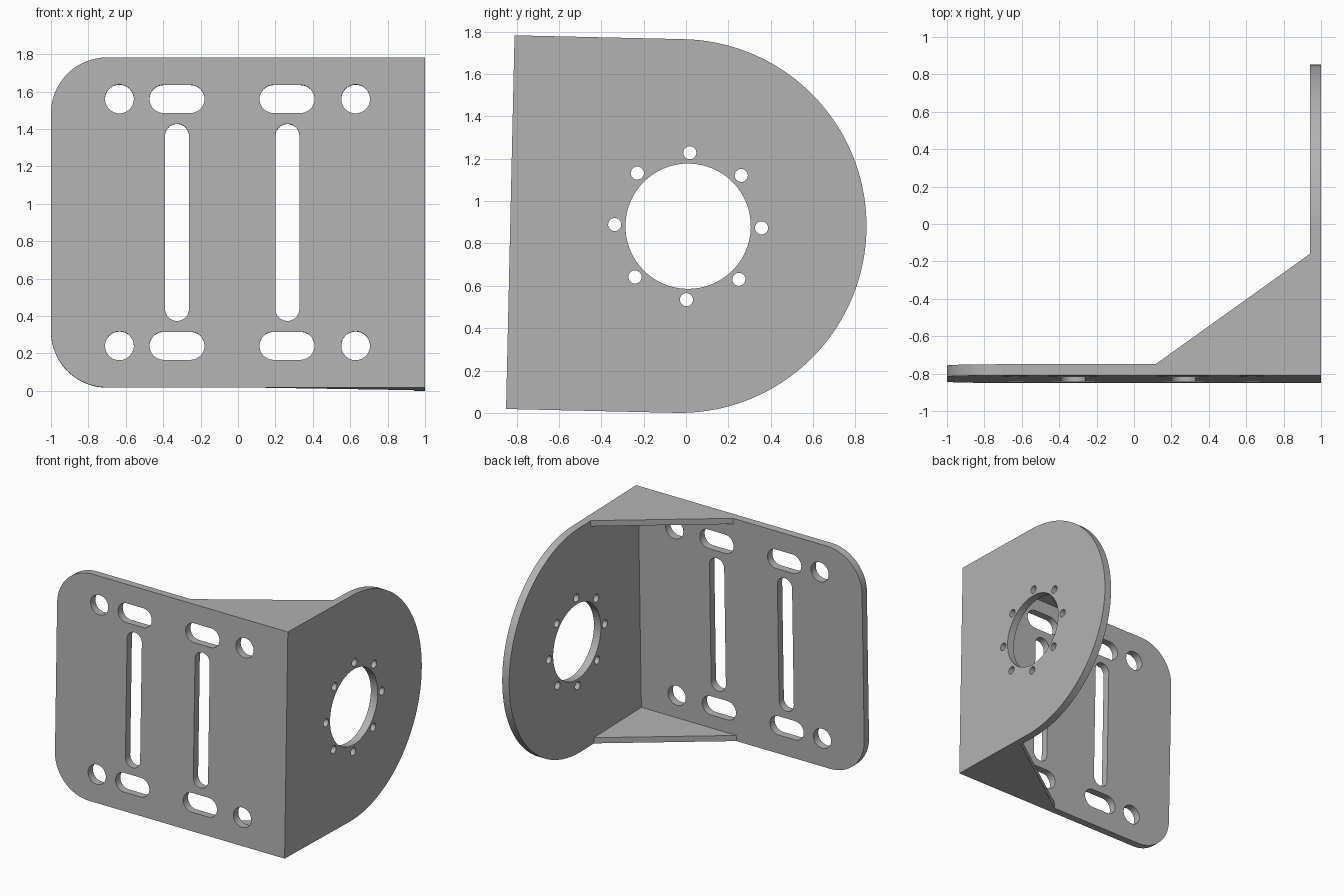
import bpy, bmesh, math
from mathutils import Matrix, Vector

cube = bpy.data.objects.get("Cube")
if cube:
    bpy.data.objects.remove(cube, do_unlink=True)

grey = bpy.data.materials.new("grey metal")
grey.use_nodes = True
colour = (0.45, 0.45, 0.45, 1)
grey.diffuse_color = colour
grey.node_tree.nodes["Principled BSDF"].inputs["Base Color"].default_value = colour

R = 0.8825           # half height of the bracket
FRONT = -0.8         # front plane before tilting
T = 0.06             # plate thickness
RIB = 0.045          # gusset thickness
TILT = Matrix.Translation((0, -0.03, R)) @ Matrix.Rotation(math.radians(-1.3), 4, 'X')


def arc(cx, cy, r, start, end, n):
    angles = [math.radians(start + (end - start) * i / n) for i in range(n + 1)]
    return [(cx + r * math.cos(a), cy + r * math.sin(a)) for a in angles]


def circle(cx, cy, r, n=48):
    return arc(cx, cy, r, 0, 360, n)[:-1]


def slot(cx, cy, half_w, half_h):
    """Rounded slot outline, along whichever axis is longer."""
    r = min(half_w, half_h)
    dx, dy = half_w - r, half_h - r
    turn = 0 if dy > dx else -90
    return (arc(cx + dx, cy + dy, r, turn, turn + 180, 20)
            + arc(cx - dx, cy - dy, r, turn + 180, turn + 360, 20))


def plate(name, loops, place, depth):
    """Fill flat outlines (first outer, rest holes) and extrude along depth."""
    bm = bmesh.new()
    for loop in loops:
        verts = [bm.verts.new(place(u, v)) for u, v in loop]
        for a, b in zip(verts, verts[1:] + verts[:1]):
            bm.edges.new((a, b))
    bmesh.ops.triangle_fill(bm, edges=bm.edges[:], use_beauty=True)
    new = bmesh.ops.extrude_face_region(bm, geom=bm.faces[:])["geom"]
    moved = [g for g in new if isinstance(g, bmesh.types.BMVert)]
    bmesh.ops.translate(bm, verts=moved, vec=Vector(depth))
    bmesh.ops.recalc_face_normals(bm, faces=bm.faces[:])
    mesh = bpy.data.meshes.new(name)
    bm.to_mesh(mesh)
    bm.free()
    mesh.materials.append(grey)
    obj = bpy.data.objects.new(name, mesh)
    bpy.context.collection.objects.link(obj)
    obj.matrix_world = TILT
    bpy.ops.object.select_all(action='DESELECT')
    obj.select_set(True)
    bpy.context.view_layer.objects.active = obj
    bpy.ops.object.shade_smooth_by_angle(angle=math.radians(30))
    return obj


# Slotted mounting plate with two rounded corners
C = 0.3
front = [[(1 - T, -R), (1 - T, R)]
         + arc(-1 + C, R - C, C, 90, 180, 20)
         + arc(-1 + C, -R + C, C, 180, 270, 20)]
for z in (-0.66, 0.66):
    front += [circle(x, z, 0.077) for x in (-0.634, 0.629)]
    front += [slot(x, z, 0.147, 0.075) for x in (-0.326, 0.262)]
front += [slot(x, 0, 0.064, 0.527) for x in (-0.326, 0.264)]
plate("mounting_plate", front, lambda u, v: (u, FRONT, v), (0, T, 0))

# Rounded side plate with a bore and a ring of bolt holes
BORE_Y = 0.04
side = [[(FRONT, R), (FRONT, -R)] + arc(0, 0, R, -90, 90, 72),
        circle(BORE_Y, 0, 0.296, 64)]
for i in range(8):
    a = math.radians(45 * i)
    side.append(circle(BORE_Y + 0.347 * math.cos(a), 0.347 * math.sin(a), 0.031, 24))
plate("side_plate", side, lambda u, v: (1 - T, u, v), (T, 0, 0))

# Triangular gussets flush with the top and bottom edges
triangle = [[(0.115, FRONT + T), (1 - T, FRONT + T), (1 - T, -0.15)]]
for name, s in (("top_gusset", 1), ("bottom_gusset", -1)):
    plate(name, triangle, lambda u, v: (u, v, s * R), (0, 0, -s * RIB))
